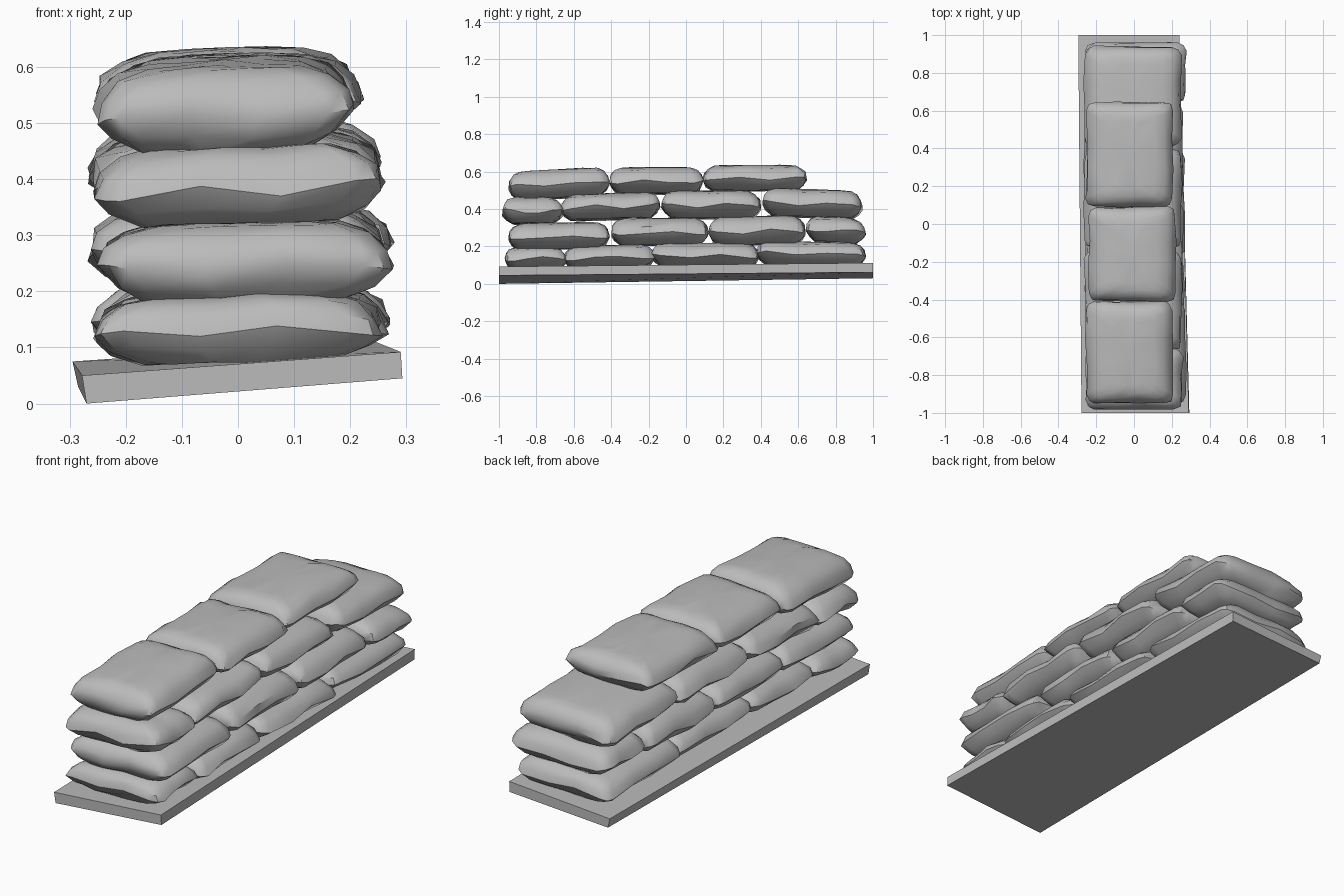
import bpy, bmesh, math, random

if "Cube" in bpy.data.objects:
    bpy.data.objects.remove(bpy.data.objects["Cube"])

random.seed(7)


def material(name, rgb):
    m = bpy.data.materials.new(name)
    m.diffuse_color = (*rgb, 1)
    m.use_nodes = True
    m.node_tree.nodes["Principled BSDF"].inputs["Base Color"].default_value = m.diffuse_color
    return m


GREY = material("plain grey", (0.5, 0.5, 0.5))


def finish(bm, name, angle):
    bmesh.ops.recalc_face_normals(bm, faces=bm.faces)
    me = bpy.data.meshes.new(name)
    bm.to_mesh(me)
    bm.free()
    me.materials.append(GREY)
    ob = bpy.data.objects.new(name, me)
    bpy.context.collection.objects.link(ob)
    bpy.ops.object.select_all(action='DESELECT')
    ob.select_set(True)
    bpy.context.view_layer.objects.active = ob
    bpy.ops.object.shade_smooth_by_angle(angle=math.radians(angle))
    return ob


# Warped plank under the wall
bm = bmesh.new()
rings = []
for pts in ([(-0.27, -1, 0), (0.293, -1, 0.045), (0.29, -1, 0.092), (-0.278, -1, 0.05)],
            [(-0.285, 1, 0.03), (0.238, 1, 0.062), (0.24, 1, 0.112), (-0.295, 1, 0.075)]):
    rings.append([bm.verts.new(p) for p in pts])
bm.faces.new(rings[0])
bm.faces.new(rings[1])
for i in range(4):
    j = (i + 1) % 4
    bm.faces.new((rings[0][i], rings[0][j], rings[1][j], rings[1][i]))
finish(bm, "base_plank", 20)


# Rounded-rectangle outline: corner arcs plus two points on each side
def outline(hx, hy, r):
    pts = []
    for k, (sx, sy) in enumerate([(1, 1), (-1, 1), (-1, -1), (1, -1)]):
        for a in (0, 45, 90):
            t = math.radians(k * 90 + a)
            pts.append((sx * (hx - r) + r * math.cos(t), sy * (hy - r) + r * math.sin(t)))
        nx, ny = [(-1, 1), (-1, -1), (1, -1), (1, 1)][k]
        for f in (0.33, 0.67):
            if k % 2 == 0:
                pts.append((sx * (hx - r) * (1 - 2 * f), sy * hy))
            else:
                pts.append((sx * hx, sy * (hy - r) * (1 - 2 * f)))
    return pts


# Bag section: inset from the seam, height fraction
SECTION = [(0.15, 0.02), (0.085, 0.0), (0.03, 0.2), (0.0, 0.43),
           (0.012, 0.66), (0.045, 0.86), (0.095, 0.97), (0.16, 1.0)]


def sandbag(name, x0, x1, y0, y1, z0, z1, roll, pitch):
    bm = bmesh.new()
    cx, cy = (x0 + x1) / 2, (y0 + y1) / 2
    hx, hy, h = (x1 - x0) / 2, (y1 - y0) / 2, z1 - z0
    ph = random.uniform(0, 6.28)
    rings = []
    for inset, f in SECTION:
        ring = []
        for x, y in outline(hx - inset, hy - inset * 0.62, 0.045):
            # soft lumps and a seam that wanders up and down
            side = 1 - abs(2 * f - 1)
            wob = 0.014 * side * math.sin(5 * math.atan2(y, x) + ph)
            z = z0 + f * h + wob + roll * x + pitch * y
            ring.append(bm.verts.new((cx + x + random.uniform(-0.006, 0.006),
                                      cy + y + random.uniform(-0.004, 0.004),
                                      z + random.uniform(-0.003, 0.003))))
        rings.append(ring)
    n = len(rings[0])
    for a, b in zip(rings, rings[1:]):
        for i in range(n):
            j = (i + 1) % n
            bm.faces.new((a[i], a[j], b[j], b[i]))
    # fan caps, the top one slightly domed
    for ring, z in ((rings[0], z0 + 0.01), (rings[-1], z1 + 0.003)):
        c = bm.verts.new((cx, cy, z))
        for i in range(n):
            bm.faces.new((ring[i], ring[(i + 1) % n], c))
    finish(bm, name, 42)


# Courses of bags: x range, roll, then (y0, y1, z0, z1, pitch)
COURSES = [
    (-0.25, 0.258, 0.03, [(-0.97, -0.64, 0.075, 0.195, 0.0), (-0.65, -0.17, 0.08, 0.205, 0.02),
                          (-0.18, 0.39, 0.09, 0.215, 0.0), (0.38, 0.96, 0.095, 0.222, -0.02)]),
    (-0.258, 0.262, 0.02, [(-0.95, -0.41, 0.185, 0.325, 0.02), (-0.40, 0.12, 0.205, 0.35, 0.0),
                           (0.12, 0.64, 0.207, 0.36, 0.02), (0.64, 0.96, 0.22, 0.355, -0.06)]),
    (-0.258, 0.255, 0.03, [(-0.98, -0.66, 0.32, 0.46, 0.0), (-0.67, -0.14, 0.345, 0.482, 0.03),
                           (-0.13, 0.40, 0.35, 0.495, 0.0), (0.41, 0.94, 0.355, 0.503, -0.03)]),
    (-0.245, 0.215, 0.03, [(-0.95, -0.41, 0.457, 0.61, 0.05), (-0.41, 0.09, 0.48, 0.622, 0.0),
                           (0.09, 0.645, 0.497, 0.632, 0.0)]),
]
for r, (x0, x1, roll, bags) in enumerate(COURSES):
    for b, (y0, y1, z0, z1, pitch) in enumerate(bags):
        s = random.uniform(-0.012, 0.012)
        sandbag(f"sandbag_row{r + 1}_{b + 1}", x0 + s, x1 + s, y0, y1, z0, z1, roll, pitch)
